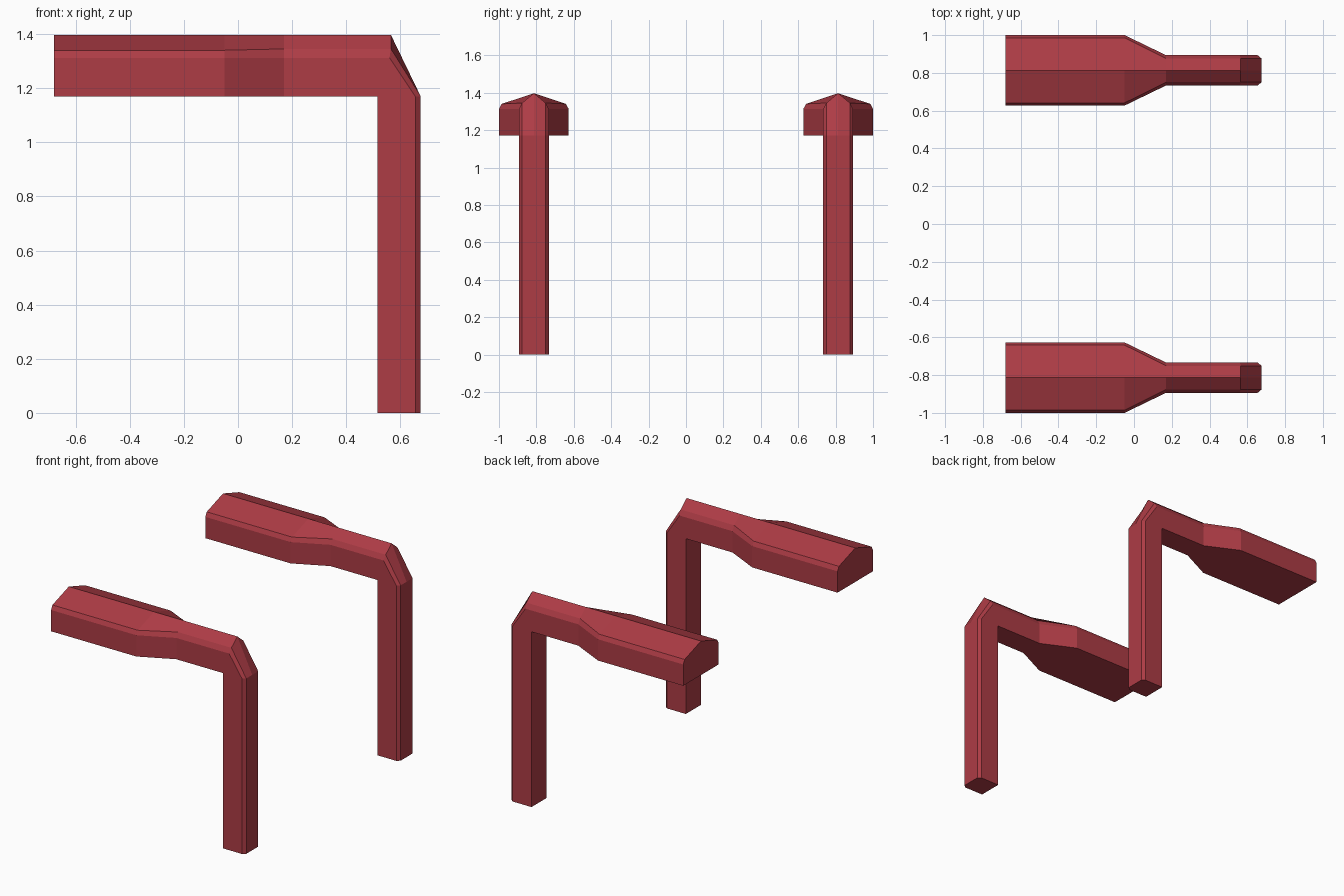
import bpy, bmesh

if "Cube" in bpy.data.objects:
    bpy.data.objects.remove(bpy.data.objects["Cube"])

CY = 0.8135   # centre line of each armrest

mat = bpy.data.materials.new("red_paint")
mat.diffuse_color = (0.42, 0.045, 0.06, 1)
mat.use_nodes = True
mat.node_tree.nodes["Principled BSDF"].inputs["Base Color"].default_value = mat.diffuse_color


def section(hw, chamfer_hw, inner, side, chamfer, ridge):
    """Seven-point cross-section; each argument after the widths is (x, z)."""
    pts = [(-hw, inner), (-hw, side), (-chamfer_hw, chamfer), (0, ridge),
           (chamfer_hw, chamfer), (hw, side), (hw, inner)]
    return [(x, CY + y, z) for y, (x, z) in pts]


def arm(x, hw, chamfer_hw, chamfer_z):
    return section(hw, chamfer_hw, (x, 1.17), (x, 1.312), (x, chamfer_z), (x, 1.397))


def leg(z):
    return section(0.08, 0.063, (0.515, z), (0.655, z), (0.675, z), (0.675, z))


# Sections swept along the pad, neck, bend and leg
sections = [
    arm(-0.68, 0.1865, 0.172, 1.34),
    arm(-0.05, 0.1865, 0.172, 1.34),
    arm(0.17, 0.08, 0.063, 1.345),
    section(0.08, 0.063, (0.515, 1.17), (0.56, 1.312), (0.565, 1.345), (0.565, 1.397)),
    leg(1.17),
    leg(0.0),
]

bm = bmesh.new()
rings = [[bm.verts.new(p) for p in s] for s in sections]
for a, b in zip(rings, rings[1:]):
    n = len(a)
    for i in range(n):
        j = (i + 1) % n
        bm.faces.new((a[i], a[j], b[j], b[i]))
bm.faces.new(rings[0])
bm.faces.new(rings[-1])
bmesh.ops.remove_doubles(bm, verts=bm.verts, dist=1e-4)
bmesh.ops.recalc_face_normals(bm, faces=bm.faces)

mesh = bpy.data.meshes.new("armrests")
bm.to_mesh(mesh)
bm.free()
mesh.materials.append(mat)
obj = bpy.data.objects.new("armrests", mesh)
bpy.context.collection.objects.link(obj)

# Opposite armrest
mirror = obj.modifiers.new("opposite_side", 'MIRROR')
mirror.use_axis = (False, True, False)
